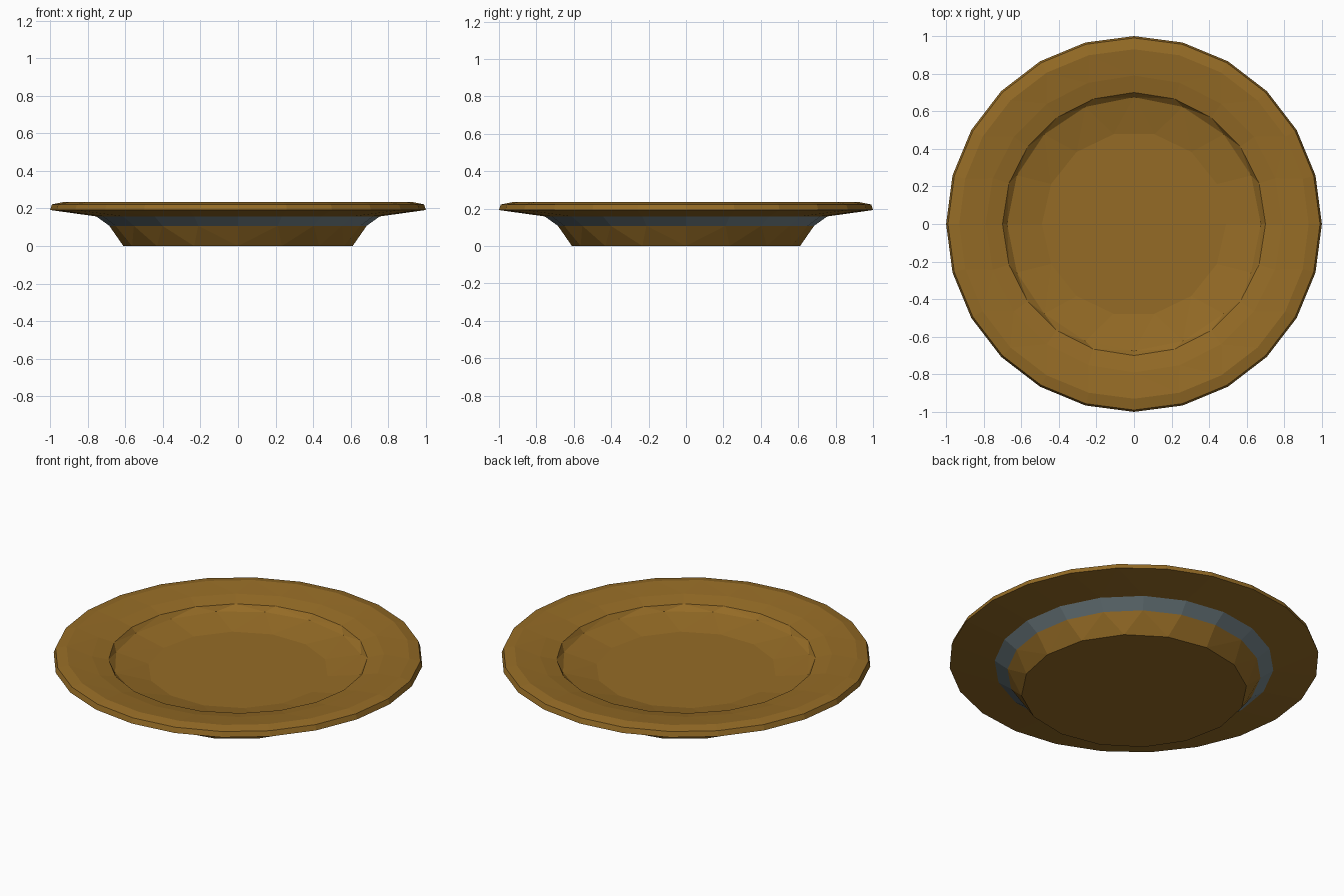
import bpy, bmesh, math

if "Cube" in bpy.data.objects:
    bpy.data.objects.remove(bpy.data.objects["Cube"])


def material(name, rgb):
    m = bpy.data.materials.new(name)
    m.diffuse_color = (*rgb, 1)
    m.use_nodes = True
    m.node_tree.nodes["Principled BSDF"].inputs["Base Color"].default_value = m.diffuse_color
    return m


brown = material("glazed_brown", (0.30, 0.148, 0.019))
blue = material("grey_blue", (0.18, 0.235, 0.255))

# Rings from underside centre over the rim to the well: radius, height, sides, colour of band leading to it
rings = [
    (0.61, 0.00, 16, 0),
    (0.685, 0.108, 20, 0),
    (0.755, 0.158, 20, 1),
    (1.00, 0.192, 24, 0),
    (0.99, 0.222, 24, 0),
    (0.93, 0.234, 24, 0),
    (0.79, 0.217, 20, 0),
    (0.70, 0.198, 20, 0),
    (0.675, 0.168, 16, 0),
    (0.49, 0.13, 14, 0),
]

bm = bmesh.new()


def ring(r, z, n):
    return [bm.verts.new((r * math.cos(2 * math.pi * i / n),
                          r * math.sin(2 * math.pi * i / n), z)) for i in range(n)]


def bridge(a, b, mat):
    """Join two rings that may have different numbers of sides."""
    na, nb = len(a), len(b)
    if na == nb:
        for i in range(na):
            j = (i + 1) % na
            bm.faces.new((a[i], a[j], b[j], b[i])).material_index = mat
        return
    i = j = 0
    while i < na or j < nb:
        if j >= nb or (i < na and (i + 0.5) / na <= (j + 0.5) / nb):
            f = bm.faces.new((a[i % na], a[(i + 1) % na], b[j % nb]))
            i += 1
        else:
            f = bm.faces.new((a[i % na], b[(j + 1) % nb], b[j % nb]))
            j += 1
        f.material_index = mat


loops = [ring(r, z, n) for r, z, n, _ in rings]
for k in range(1, len(loops)):
    bridge(loops[k - 1], loops[k], rings[k][3])

# Flat foot and well floor
bm.faces.new(loops[0][::-1])
bm.faces.new(loops[-1])
bmesh.ops.recalc_face_normals(bm, faces=bm.faces[:])

mesh = bpy.data.meshes.new("plate")
bm.to_mesh(mesh)
bm.free()
mesh.materials.append(brown)
mesh.materials.append(blue)
plate = bpy.data.objects.new("plate", mesh)
bpy.context.collection.objects.link(plate)
